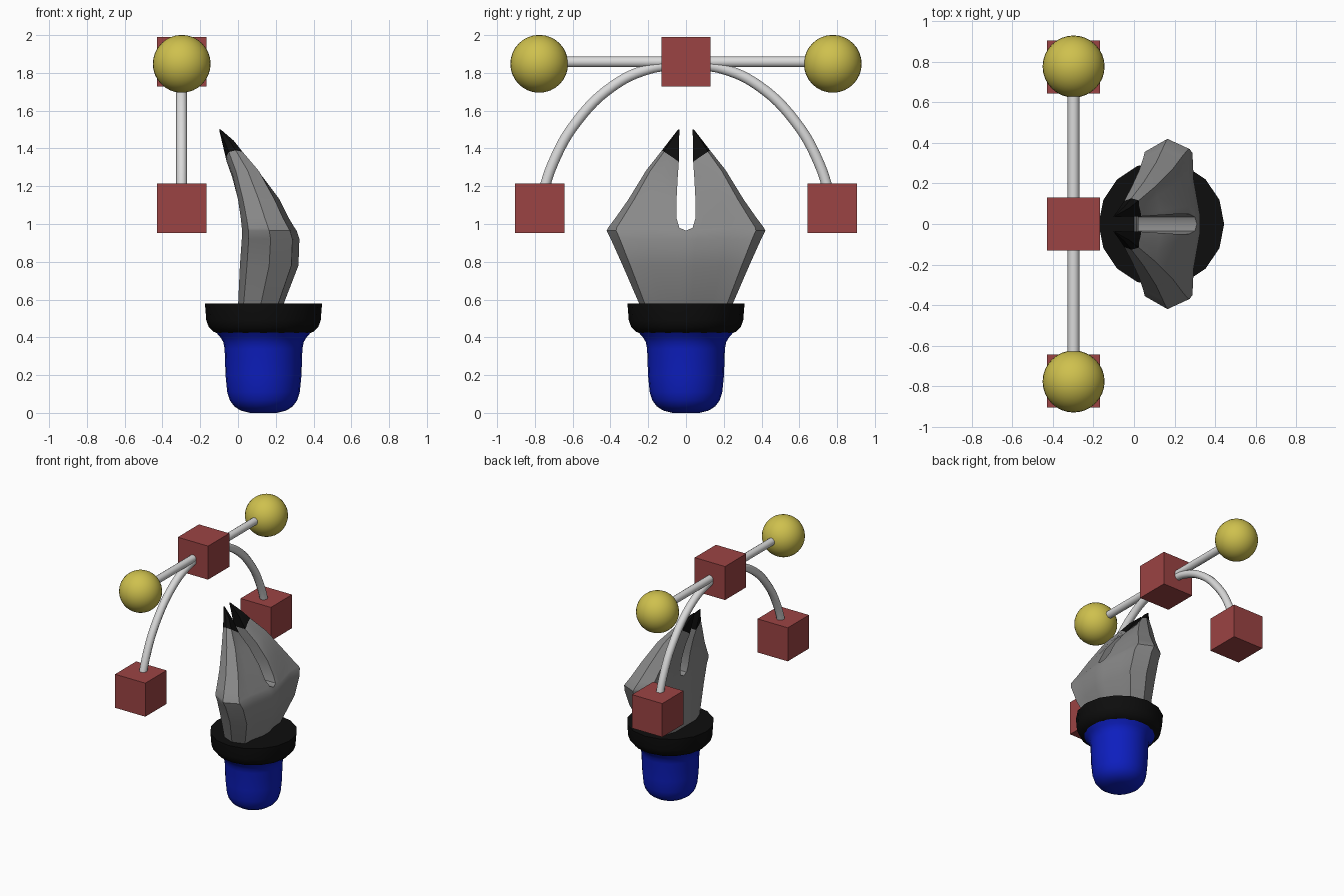
import bpy, bmesh, math

if "Cube" in bpy.data.objects:
    bpy.data.objects.remove(bpy.data.objects["Cube"])


def material(name, rgb):
    m = bpy.data.materials.new(name)
    m.diffuse_color = (*rgb, 1)
    m.use_nodes = True
    m.node_tree.nodes["Principled BSDF"].inputs["Base Color"].default_value = m.diffuse_color
    return m


RED = material("red", (0.33, 0.057, 0.057))
YELLOW = material("yellow", (0.62, 0.53, 0.075))
WHITE = material("light grey", (0.7, 0.7, 0.7))
GREY = material("mid grey", (0.25, 0.25, 0.25))
BLACK = material("black", (0.004, 0.004, 0.004))
BLUE = material("blue", (0.004, 0.013, 0.52))

ARCH_X = -0.298
CUP_X = 0.135


def smooth(obj, angle):
    bpy.ops.object.select_all(action='DESELECT')
    obj.select_set(True)
    bpy.context.view_layer.objects.active = obj
    bpy.ops.object.shade_smooth_by_angle(angle=math.radians(angle))


def loft(name, rings, mats, mat_rule=lambda k: 0, angle=40, cap_start=True):
    """Skin a stack of counter-clockwise rings, skipping faces on the y=0 plane."""
    bm = bmesh.new()
    loops = [[bm.verts.new(p) for p in r] for r in rings]
    n = len(loops[0])
    for k, (lo, up) in enumerate(zip(loops, loops[1:])):
        for i in range(n):
            j = (i + 1) % n
            quad = [lo[i], lo[j], up[j], up[i]]
            if all(abs(v.co.y) < 1e-6 for v in quad):
                continue
            bm.faces.new(quad).material_index = mat_rule(k)
    if cap_start:
        bm.faces.new(loops[0][::-1])
    bm.faces.new(loops[-1]).material_index = mat_rule(len(rings))
    me = bpy.data.meshes.new(name)
    bm.to_mesh(me)
    bm.free()
    obj = bpy.data.objects.new(name, me)
    bpy.context.collection.objects.link(obj)
    for m in mats:
        me.materials.append(m)
    smooth(obj, angle)
    return obj


def lathe(name, profile, mat, sides):
    rings = [[(CUP_X + r * math.cos(2 * math.pi * i / sides),
               r * math.sin(2 * math.pi * i / sides), z) for i in range(sides)]
             for r, z in profile]
    return loft(name, rings, [mat])


def box(name, y, z):
    bpy.ops.mesh.primitive_cube_add(size=0.262, location=(ARCH_X, y, z))
    bpy.context.object.name = name
    bpy.context.object.data.materials.append(RED)


def rod(name, pts, radius=0.029):
    cu = bpy.data.curves.new(name, 'CURVE')
    cu.dimensions = '3D'
    cu.bevel_depth = radius
    cu.bevel_resolution = 3
    cu.resolution_u = 6
    sp = cu.splines.new('BEZIER')
    sp.bezier_points.add(len(pts) - 1)
    for bp, (y, z) in zip(sp.bezier_points, pts):
        bp.co = (ARCH_X, y, z)
        bp.handle_left_type = bp.handle_right_type = 'AUTO'
    cu.materials.append(WHITE)
    obj = bpy.data.objects.new(name, cu)
    bpy.context.collection.objects.link(obj)
    bpy.ops.object.select_all(action='DESELECT')
    obj.select_set(True)
    bpy.context.view_layer.objects.active = obj
    bpy.ops.object.convert(target='MESH')
    smooth(bpy.context.object, 40)


# Cup and collar
lathe("cup", [(0.07, 0.0), (0.12, 0.012), (0.155, 0.035), (0.178, 0.065), (0.192, 0.11),
              (0.201, 0.2), (0.206, 0.34), (0.213, 0.375), (0.228, 0.4), (0.25, 0.425)], BLUE, 24)
lathe("collar", [(0.24, 0.42), (0.265, 0.43), (0.29, 0.455), (0.303, 0.49), (0.31, 0.58)],
      BLACK, 16)

# Two-pronged claw: half of it lofted upward, then mirrored
section = [(1, 0), (1, 0.12), (0.9, 0.55), (0.88, 0.88), (0.5, 1), (0.12, 0.85), (0, 0.5), (0, 0)]
# z, back x, front x, inner y, outer y, slant
levels = [
    (0.56, 0.00, 0.235, 0, 0.24, 0),
    (0.78, 0.01, 0.32, 0, 0.335, 0),
    (0.92, 0.02, 0.325, 0, 0.398, 0),
    (0.965, 0.02, 0.31, 0, 0.42, 0),
    (0.98, 0.02, 0.30, 0.035, 0.413, 0),
    (1.03, 0.015, 0.27, 0.05, 0.375, 0),
    (1.13, 0.00, 0.22, 0.05, 0.305, 0),
    (1.265, -0.03, 0.13, 0.044, 0.21, 0.04),
    (1.36, -0.06, 0.035, 0.038, 0.127, 0.06),
    (1.43, -0.08, -0.015, 0.037, 0.085, 0.03),
    (1.50, -0.10, -0.09, 0.035, 0.042, 0),
]
rings = [[(x0 + u * (x1 - x0), yi + v * (yo - yi), z + s * (v - 0.5)) for u, v in section]
         for z, x0, x1, yi, yo, s in levels]
claw = loft("claw", rings, [GREY, BLACK], lambda k: int(k >= 8), 35, cap_start=False)
mirror = claw.modifiers.new("mirror", 'MIRROR')
mirror.use_axis = (False, True, False)

# Overhead arch: straight bar, hub box, and mirrored arms with balls and boxes
rod("cross_bar", [(-0.775, 1.858), (0.775, 1.858)])
box("hub_box", 0, 1.858)
for side, s in (("left", -1), ("right", 1)):
    rod(side + "_arm", [(s * y, z) for y, z in
        ((0.05, 1.845), (0.2, 1.82), (0.38, 1.735), (0.58, 1.54), (0.705, 1.32), (0.775, 1.1))])
    box(side + "_box", s * 0.775, 1.083)
    bpy.ops.mesh.primitive_uv_sphere_add(segments=32, ring_count=16, radius=0.153,
                                         location=(ARCH_X, s * 0.777, 1.848))
    ball = bpy.context.object
    ball.name = side + "_ball"
    ball.data.materials.append(YELLOW)
    smooth(ball, 40)
